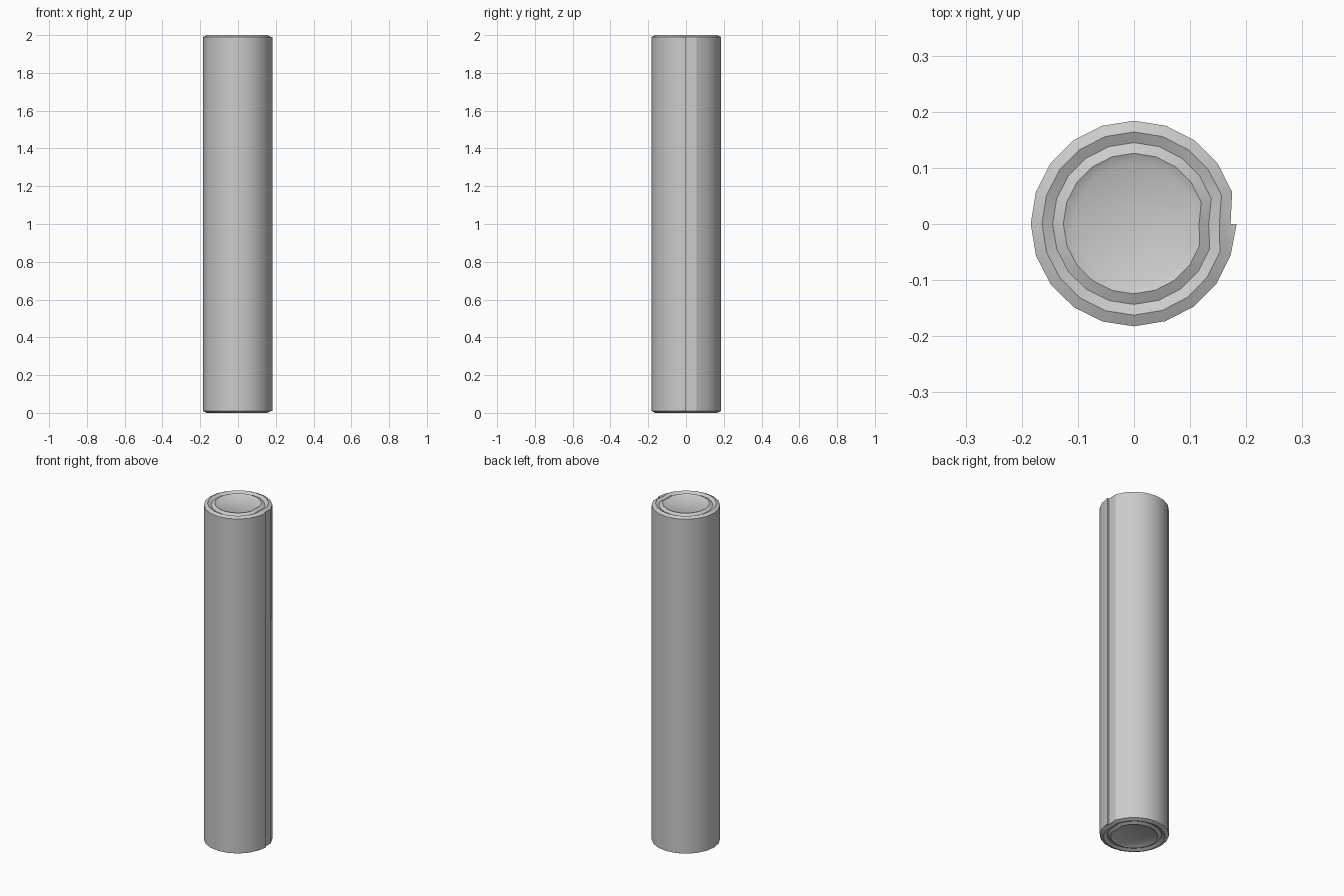
import bpy, bmesh, math

if "Cube" in bpy.data.objects:
    bpy.data.objects.remove(bpy.data.objects["Cube"])

SIDES = 20
H = 0.0095                      # height of the end ridges
# (radius, inset from each end, inward dip at the seam)
RINGS = [(0.184, H, 0.012), (0.164, 0.0, 0.012), (0.145, H, 0.012),
         (0.126, 0.0, 0.010), (0.108, H, 0.009)]

bm = bmesh.new()


def ring(radius, z, dip):
    """Nearly round loop that tucks inward at the seam (angle 0)."""
    verts = []
    for i in range(SIDES):
        a = 2 * math.pi * i / SIDES
        r = radius - 0.003 * max(0, i - 10) / 9
        if i == 0:
            r = radius - dip
        verts.append(bm.verts.new((r * math.cos(a), r * math.sin(a), z)))
    return verts


def rolled_end(z_of):
    """Ridged spiral end with a flat core disc and the loose flap corner."""
    loops = [ring(r, z_of(inset), dip) for r, inset, dip in RINGS]
    for a, b in zip(loops, loops[1:]):
        for i in range(SIDES):
            j = (i + 1) % SIDES
            bm.faces.new((a[i], a[j], b[j], b[i]))
    bm.faces.new(loops[-1])
    outer = loops[0]
    flap = bm.verts.new((0.183, 0, z_of(H)))
    bm.faces.new((outer[-1], flap, outer[0]))
    return outer + [flap]


# Both ends, then the outer wrap joining them, including the loose edge
top = rolled_end(lambda inset: 2.0 - inset)
bottom = rolled_end(lambda inset: inset)
for i in range(len(top)):
    j = (i + 1) % len(top)
    bm.faces.new((bottom[i], bottom[j], top[j], top[i]))

bmesh.ops.recalc_face_normals(bm, faces=bm.faces)
mesh = bpy.data.meshes.new("rolled_mat")
bm.to_mesh(mesh)
bm.free()
roll = bpy.data.objects.new("rolled_mat", mesh)
bpy.context.collection.objects.link(roll)
bpy.context.view_layer.objects.active = roll
roll.select_set(True)
bpy.ops.object.shade_smooth_by_angle(angle=math.radians(30))
